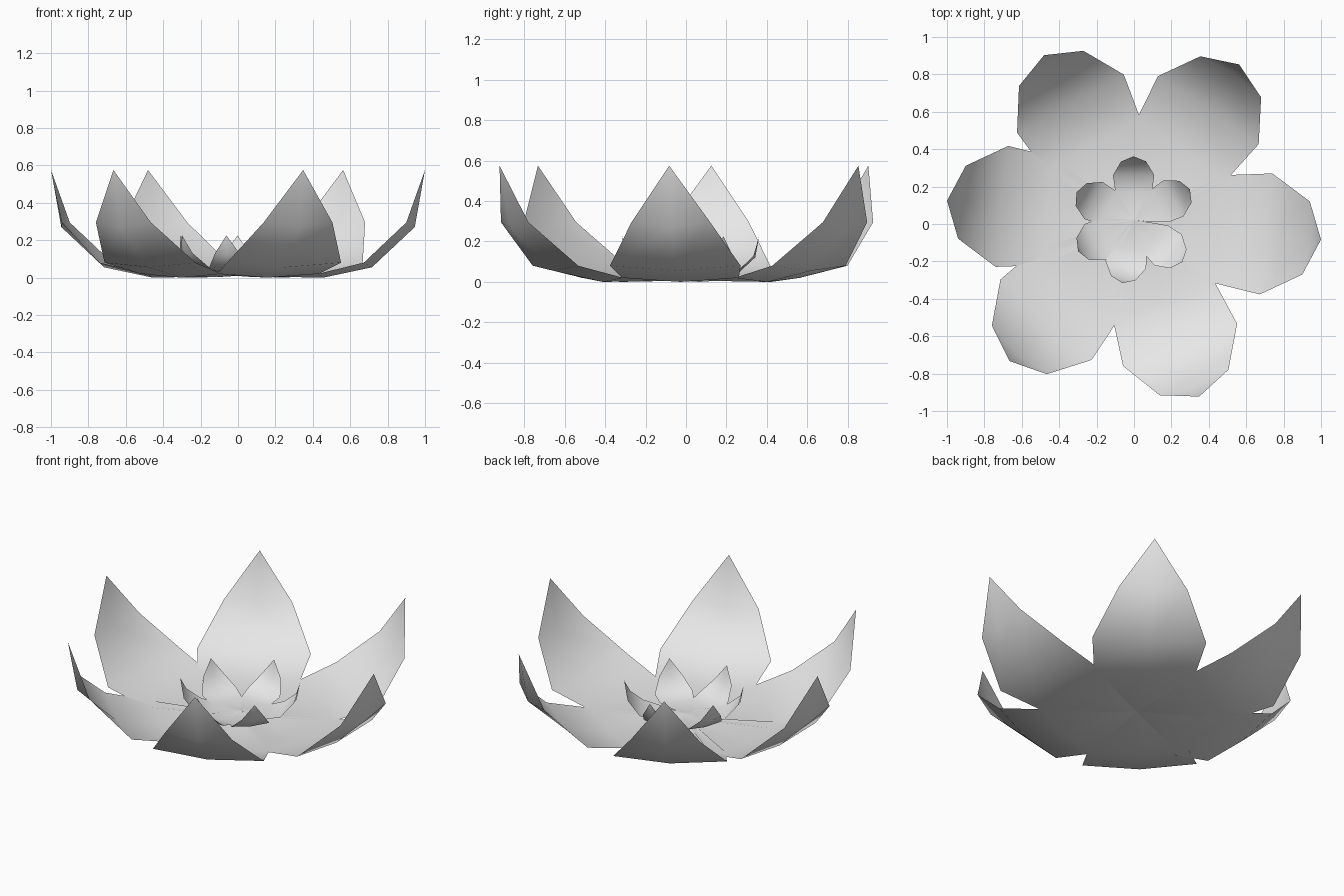
import bpy
import bmesh
from math import radians
from mathutils import Matrix

cube = bpy.data.objects.get("Cube")
if cube:
    bpy.data.objects.remove(cube, do_unlink=True)

# One pale grey for every petal
grey = bpy.data.materials.new("pale_grey")
grey.use_nodes = True
colour = (0.8, 0.8, 0.8, 1)
grey.diffuse_color = colour
grey.node_tree.nodes["Principled BSDF"].inputs["Base Color"].default_value = colour

# Petal sections: ridge reach, ridge height, rim reach, rim height, half width
SECTIONS = [
    (0.13, 0.005, 0.13, 0.012, 0.09),
    (0.46, 0.0, 0.46, 0.02, 0.29),
    (0.72, 0.055, 0.71, 0.08, 0.325),
    (0.95, 0.27, 0.925, 0.295, 0.196),
]
BASE = (0, 0, 0.022)
TIP = (1.005, 0, 0.575)


def petal(name, angle, size, lift):
    """Cupped, pointed single-sheet petal turned about the flower centre."""
    bm = bmesh.new()
    base = bm.verts.new(BASE)
    tip = bm.verts.new(TIP)
    rows = []
    for reach, height, rim_reach, rim_height, half in SECTIONS:
        rows.append([bm.verts.new(co) for co in (
            (rim_reach, -half, rim_height),
            (reach, 0, height),
            (rim_reach, half, rim_height))])
    for side in (0, 1):
        bm.faces.new((base, rows[0][side], rows[0][side + 1]))
        for near, far in zip(rows, rows[1:]):
            bm.faces.new((near[side], far[side], far[side + 1], near[side + 1]))
        bm.faces.new((rows[-1][side], tip, rows[-1][side + 1]))
    for face in bm.faces:
        face.smooth = True
    bm.transform(Matrix.Translation((0, 0.02, lift))
                 @ Matrix.Rotation(radians(angle), 4, "Z")
                 @ Matrix.Scale(size, 4))
    mesh = bpy.data.meshes.new(name)
    bm.to_mesh(mesh)
    bm.free()
    mesh.materials.append(grey)
    bpy.context.collection.objects.link(bpy.data.objects.new(name, mesh))


# Large outer ring
for i, angle in enumerate((-5.9, 56, 118.6, 174, 228.5, 290.3)):
    petal(f"outer_petal_{i + 1}", angle, 1, 0)

# Small inner ring
for i, angle in enumerate((-41, 29, 90.5, 154, 209, 259.5)):
    petal(f"inner_petal_{i + 1}", angle, 0.34, 0.03)
